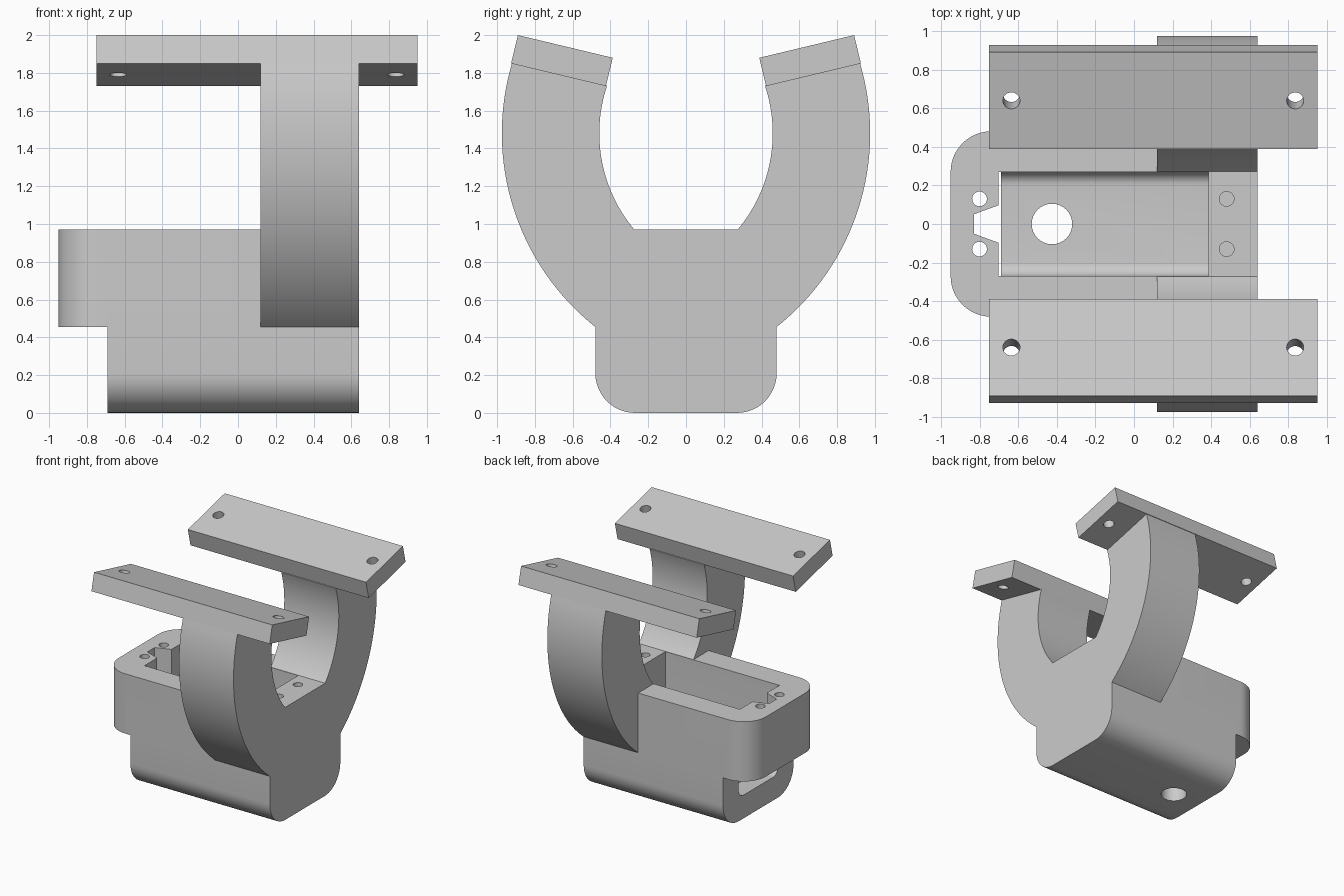
import bpy, bmesh
from math import sin, cos, pi, asin, sqrt
from mathutils import Vector, Matrix

if "Cube" in bpy.data.objects:
    bpy.data.objects.remove(bpy.data.objects["Cube"])

grey = bpy.data.materials.new("plain_grey")
grey.use_nodes = True
grey.diffuse_color = (0.6, 0.6, 0.6, 1)
grey.node_tree.nodes["Principled BSDF"].inputs["Base Color"].default_value = (0.6, 0.6, 0.6, 1)

HALF = 0.48        # half width of the body
WALL = 0.27        # half width of the cavity
TOP = 0.97         # top of the body
STEP = 0.455       # underside of the overhang
END = 0.64         # closed end of the body


def prism(name, points, axis, lo, hi):
    """Extrude a closed outline along x (outline is y, z) or z (outline is x, y)."""
    bm = bmesh.new()
    place = (lambda a, b, t: (t, a, b)) if axis == "x" else (lambda a, b, t: (a, b, t))
    rings = [[bm.verts.new(place(a, b, t)) for a, b in points] for t in (lo, hi)]
    bm.faces.new(rings[0])
    bm.faces.new(rings[1])
    n = len(points)
    for i in range(n):
        j = (i + 1) % n
        bm.faces.new((rings[0][i], rings[0][j], rings[1][j], rings[1][i]))
    bmesh.ops.recalc_face_normals(bm, faces=bm.faces)
    mesh = bpy.data.meshes.new(name)
    bm.to_mesh(mesh)
    bm.free()
    mesh.materials.append(grey)
    obj = bpy.data.objects.new(name, mesh)
    bpy.context.collection.objects.link(obj)
    return obj


def arc(cx, cy, r, start, stop, steps=12):
    return [(cx + r * cos(start + (stop - start) * i / steps),
             cy + r * sin(start + (stop - start) * i / steps)) for i in range(steps + 1)]


def drill(name, r, depth):
    circle = arc(0, 0, r, 0, 2 * pi, 32)[:-1]
    return prism(name, circle, "z", -depth / 2, depth / 2)


def combine(target, tool, operation):
    mod = target.modifiers.new("combine", "BOOLEAN")
    mod.operation, mod.solver, mod.object = operation, "EXACT", tool
    bpy.context.view_layer.objects.active = target
    bpy.ops.object.modifier_apply(modifier=mod.name)
    bpy.data.objects.remove(tool)


def finish(obj):
    bm = bmesh.new()
    bm.from_mesh(obj.data)
    bmesh.ops.remove_doubles(bm, verts=bm.verts, dist=0.0002)
    bmesh.ops.dissolve_limit(bm, angle_limit=0.01, verts=bm.verts, edges=bm.edges)
    bm.to_mesh(obj.data)
    bm.free()
    bpy.ops.object.select_all(action="DESELECT")
    obj.select_set(True)
    bpy.context.view_layer.objects.active = obj
    bpy.ops.object.shade_smooth_by_angle(angle=pi / 6)


# Body with rounded lower edges
R = 0.21
outline = ([(HALF, TOP), (-HALF, TOP)] + arc(-HALF + R, R, R, pi, 1.5 * pi)
           + arc(HALF - R, R, R, 1.5 * pi, 2 * pi))
body = prism("body", outline, "x", -0.69, END)

# Overhang with rounded end corners
outline = ([(-0.5, -HALF), (-0.5, HALF)] + arc(-0.95 + R, HALF - R, R, pi / 2, pi)
           + arc(-0.95 + R, R - HALF, R, pi, 1.5 * pi))
combine(body, prism("overhang", outline, "z", STEP, TOP), "UNION")

# Arms: concentric arcs ending on the tilted plate
CY, CZ = -0.334, 1.48
R_IN, R_OUT = 0.793, 1.309
low_in, low_out = asin((TOP - CZ) / R_IN), asin((STEP - CZ) / R_OUT)
top_in, top_out = asin((1.732 - CZ) / R_IN), asin((1.852 - CZ) / R_OUT)
for side in (-1, 1):
    shape = (arc(CY, CZ, R_OUT, low_out, top_out, 32)
             + arc(CY, CZ, R_IN, top_in, low_in, 32) + [(0.3, 0.8), (0.3, STEP)])
    arm = prism("arm", [(side * y, z) for y, z in shape], "x", 0.12, END)
    combine(body, arm, "UNION")

# Long cavity with a rounded floor, open at the lower end
F, FLOOR = 0.07, 0.2
outline = ([(WALL, 1.2), (-WALL, 1.2)] + arc(-WALL + F, FLOOR + F, F, pi, 1.5 * pi, 8)
           + arc(WALL - F, FLOOR + F, F, 1.5 * pi, 2 * pi, 8))
combine(body, prism("cavity", outline, "x", -0.703, 0.385), "DIFFERENCE")

# Tapered cable notch in the overhang
notch = [(-0.83, -0.05), (-0.68, -0.105), (-0.68, 0.105), (-0.83, 0.05)]
combine(body, prism("notch", notch, "z", 0.4, 1.2), "DIFFERENCE")

# Floor hole, through holes in the overhang, blind holes at the closed end
holes = [(-0.425, 0, 0, 0.105, 0.6)]
for y in (-0.13, 0.13):
    holes += [(-0.8, y, 0.7, 0.038, 1), (0.48, y, TOP, 0.038, 0.6)]
for x, y, z, r, depth in holes:
    cutter = drill("hole", r, depth)
    cutter.location = (x, y, z)
    bpy.context.view_layer.update()
    combine(body, cutter, "DIFFERENCE")
finish(body)

# Tilted mounting plates with two screw holes each
section = [(0.89, 2.0), (0.388, 1.88), (0.424, 1.73), (0.926, 1.85)]
for side, name in ((-1, "front_plate"), (1, "back_plate")):
    plate = prism(name, [(side * y, z) for y, z in section], "x", -0.75, 0.95)
    for x in (-0.635, 0.835):
        cutter = drill("screw_hole", 0.044, 0.5)
        cutter.matrix_world = (Matrix.Translation((x, side * 0.657, 1.865))
                               @ Matrix.Rotation(side * asin(0.233), 4, "X"))
        bpy.context.view_layer.update()
        combine(plate, cutter, "DIFFERENCE")
    finish(plate)
